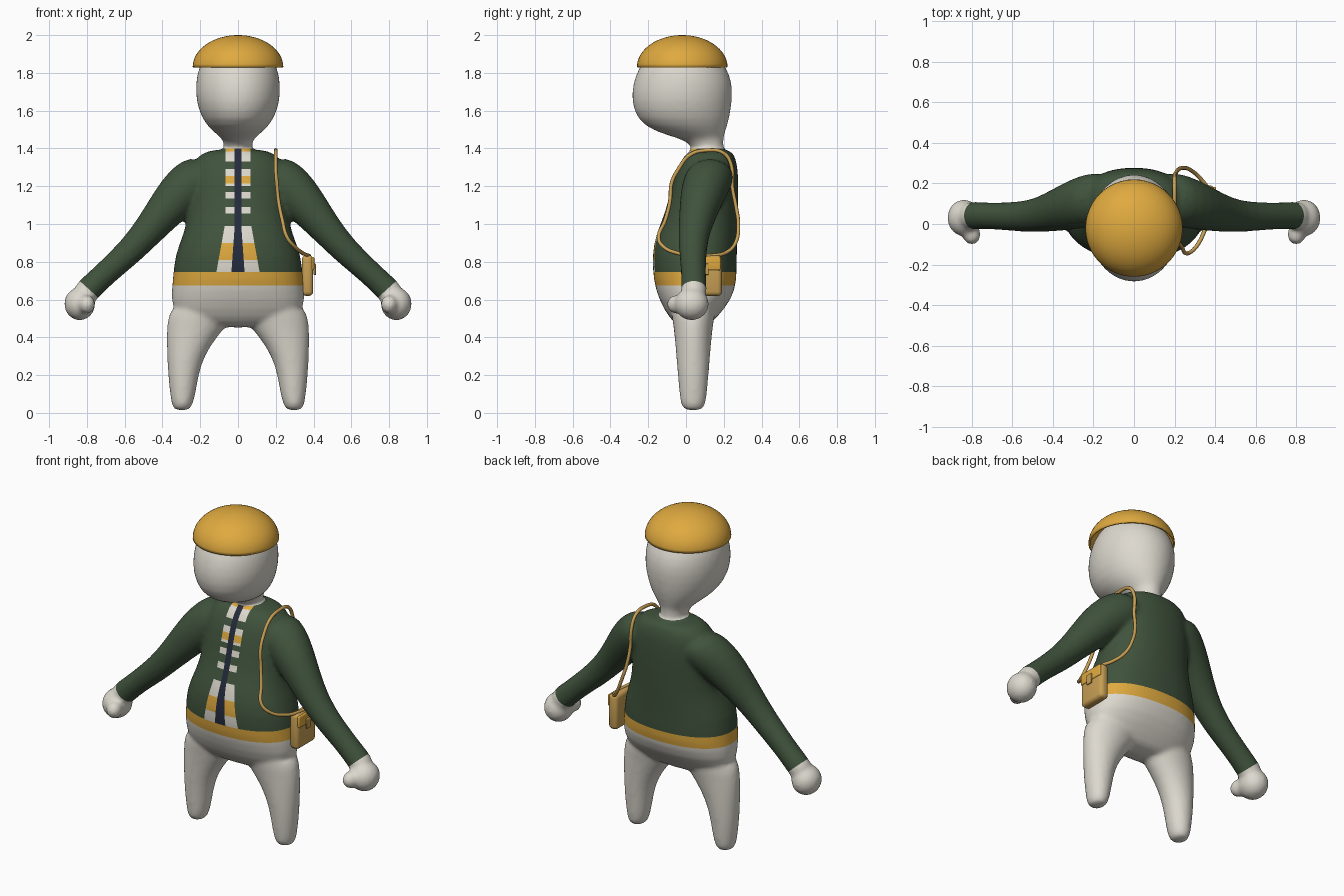
import bpy, bmesh
from math import cos, sin, pi, copysign
from mathutils import Vector, Matrix

if "Cube" in bpy.data.objects:
    bpy.data.objects.remove(bpy.data.objects["Cube"])


def material(name, colour):
    m = bpy.data.materials.new(name)
    m.use_nodes = True
    m.diffuse_color = (*colour, 1)
    m.node_tree.nodes["Principled BSDF"].inputs["Base Color"].default_value = (*colour, 1)
    return m


pale = material("pale_cloth", (0.72, 0.69, 0.62))
green = material("dark_green", (0.05, 0.085, 0.045))
yellow = material("mustard_yellow", (0.74, 0.40, 0.05))
navy = material("navy", (0.018, 0.024, 0.045))
tan = material("tan_leather", (0.58, 0.35, 0.09))
PALE, GREEN, YELLOW, NAVY = range(4)


def add_object(name, data, *mats):
    ob = bpy.data.objects.new(name, data)
    bpy.context.collection.objects.link(ob)
    for m in mats:
        data.materials.append(m)
    return ob


def freeze(ob):
    """Replace an object by its evaluated mesh, smooth shaded."""
    deps = bpy.context.evaluated_depsgraph_get()
    me = bpy.data.meshes.new_from_object(ob.evaluated_get(deps))
    name, mats = ob.name, list(ob.data.materials)
    bpy.data.objects.remove(ob)
    me.materials.clear()
    new = add_object(name, me, *mats)
    me.polygons.foreach_set("use_smooth", [True] * len(me.polygons))
    return new


def loft(bm, sections, u=Vector((1, 0, 0)), power=2.0, n=24):
    """Skin rings given as (centre, radius along u, radius along y)."""
    rings = []
    for c, ru, rv in sections:
        ring = []
        for i in range(n):
            a = 2 * pi * i / n
            p = copysign(abs(cos(a)) ** (2 / power), cos(a))
            q = copysign(abs(sin(a)) ** (2 / power), sin(a))
            ring.append(bm.verts.new(Vector(c) + u * ru * p + Vector((0, rv * q, 0))))
        rings.append(ring)
    for a, b in zip(rings, rings[1:]):
        for i in range(n):
            j = (i + 1) % n
            bm.faces.new((a[i], a[j], b[j], b[i]))
    bm.faces.new(rings[0][::-1])
    bm.faces.new(rings[-1])


def upright(rows):
    """Rows of (z, half width, front y, back y) as loft sections."""
    return [((0, (f + b) / 2, z), w, (b - f) / 2) for z, w, f, b in rows]


# Body: torso, head, legs, arms and hands fused into one skin
bm = bmesh.new()
loft(bm, upright([
    (0.45, 0.20, -0.03, 0.11), (0.50, 0.33, -0.09, 0.16), (0.60, 0.36, -0.145, 0.245),
    (0.70, 0.348, -0.175, 0.272), (0.84, 0.338, -0.182, 0.27), (0.95, 0.287, -0.16, 0.275),
    (1.06, 0.264, -0.11, 0.278), (1.20, 0.262, -0.078, 0.28), (1.31, 0.255, -0.045, 0.275),
    (1.375, 0.20, 0.0, 0.255), (1.397, 0.12, 0.03, 0.22)]), power=2.25)
loft(bm, upright([
    (1.30, 0.07, 0.04, 0.20), (1.42, 0.072, 0.04, 0.20), (1.455, 0.085, -0.04, 0.198),
    (1.49, 0.135, -0.17, 0.21), (1.55, 0.19, -0.26, 0.23), (1.65, 0.225, -0.293, 0.247),
    (1.75, 0.226, -0.283, 0.248), (1.83, 0.21, -0.25, 0.215), (1.90, 0.17, -0.20, 0.16),
    (1.94, 0.09, -0.11, 0.07)]))
for s in (1, -1):
    legs = [(0.012, 0.297, 0.04, 0.045), (0.04, 0.296, 0.055, 0.065), (0.10, 0.292, 0.068, 0.073),
            (0.20, 0.290, 0.081, 0.082), (0.30, 0.277, 0.098, 0.09), (0.40, 0.247, 0.133, 0.098),
            (0.50, 0.200, 0.175, 0.11), (0.58, 0.180, 0.170, 0.13)]
    loft(bm, [((s * x, 0.038, z), rx, ry) for z, x, rx, ry in legs])
    arms = [(0.13, 0.13, 1.28, 0.11), (0.20, 0.125, 1.25, 0.135), (0.30, 0.095, 1.17, 0.124),
            (0.38, 0.07, 1.08, 0.106), (0.47, 0.045, 0.97, 0.085), (0.56, 0.035, 0.865, 0.074),
            (0.70, 0.04, 0.74, 0.065), (0.79, 0.042, 0.655, 0.068), (0.83, 0.04, 0.61, 0.07)]
    loft(bm, [((s * x, y, z), r, r) for x, y, z, r in arms], u=Vector((s * 0.72, 0, 0.69)))
    for centre, size in (((s * 0.838, 0.03, 0.577), (0.083, 0.092, 0.087)),
                         ((s * 0.80, -0.052, 0.575), (0.045, 0.05, 0.05))):
        bmesh.ops.create_uvsphere(bm, u_segments=24, v_segments=16, radius=1, matrix=Matrix.
                                  LocRotScale(Vector(centre), None, Vector(size)))
bmesh.ops.recalc_face_normals(bm, faces=bm.faces[:])
me = bpy.data.meshes.new("body")
bm.to_mesh(me)
bm.free()
body = add_object("body", me, pale, green, yellow, navy)
body.modifiers.new("round", "SUBSURF").levels = 1
remesh = body.modifiers.new("fuse", "REMESH")
remesh.mode, remesh.voxel_size = "VOXEL", 0.012
soften = body.modifiers.new("soften", "SMOOTH")
soften.factor, soften.iterations = 0.5, 8
body = freeze(body)

# Clothing colours: cut the skin along each edge, then colour by region
HEM_LOW, HEM_TOP, COLLAR = 0.675, 0.745, 1.4
STRIPES = [(0.81, PALE), (0.90, YELLOW), (0.99, PALE), (1.055, GREEN), (1.09, PALE),
           (1.135, GREEN), (1.17, PALE), (1.20, GREEN), (1.215, PALE), (1.255, YELLOW),
           (1.29, PALE), (1.33, GREEN), (1.385, PALE), (COLLAR, YELLOW)]
PANELS = [(0.065, 1.02, 0.18), (0.018, 0.98, 0.072)]  # half width, flare start, flare slope
CUFF, CUFF_DIR = Vector((0.792, 0.04, 0.657)), Vector((0.67, 0, -0.74))


def panel_width(panel, z):
    w, start, slope = panel
    return w + max(0, start - z) * slope


def cut(bm, co, no, region):
    verts = {v for v in bm.verts if region(v.co)}
    faces = [f for f in bm.faces if all(v in verts for v in f.verts)]
    edges = {e for f in faces for e in f.edges}
    vs = {v for f in faces for v in f.verts}
    bmesh.ops.bisect_plane(bm, geom=list(vs) + list(edges) + faces, dist=1e-5,
                           plane_co=co, plane_no=no)


def chest(p):
    return abs(p.x) < 0.2 and p.y < 0.12 and 0.7 < p.z < 1.43


bm = bmesh.new()
bm.from_mesh(body.data)
for z in (HEM_LOW, HEM_TOP, COLLAR):
    cut(bm, (0, 0, z), (0, 0, 1), lambda p: abs(p.x) < 0.45)
for z, _ in STRIPES[:-1]:
    cut(bm, (0, 0, z), (0, 0, 1), chest)
for s in (1, -1):
    cut(bm, (s * CUFF.x, CUFF.y, CUFF.z), (s * CUFF_DIR.x, 0, CUFF_DIR.z),
        lambda p: p.x * s > 0.5)
    for w, start, slope in PANELS:
        cut(bm, (s * w, 0, start), (1, 0, 0), lambda p: chest(p) and p.z > start - 0.03)
        cut(bm, (s * w, 0, start), (s, 0, slope), lambda p: chest(p) and p.z < start + 0.03)


def region_colour(p):
    x = abs(p.x)
    if x > 0.45:
        return PALE if (Vector((x, p.y, p.z)) - CUFF).dot(CUFF_DIR) > 0 else GREEN
    if p.z > COLLAR or p.z < HEM_LOW:
        return PALE
    if p.z < HEM_TOP:
        return YELLOW
    if p.y > 0.1 or x > panel_width(PANELS[0], p.z):
        return GREEN
    if x < panel_width(PANELS[1], p.z):
        return NAVY
    return next(c for top, c in STRIPES if p.z <= top)


for f in bm.faces:
    f.material_index = region_colour(f.calc_center_median())
    f.smooth = True
bm.to_mesh(body.data)
bm.free()

# Cap: open half dome with a thin wall
bm = bmesh.new()
bmesh.ops.create_uvsphere(bm, u_segments=48, v_segments=32, radius=1)
bmesh.ops.delete(bm, geom=[v for v in bm.verts if v.co.z < -0.01], context="VERTS")
bmesh.ops.transform(bm, verts=bm.verts, matrix=Matrix.LocRotScale(
    Vector((0, -0.02, 1.83)), None, Vector((0.24, 0.24, 0.17))))
me = bpy.data.meshes.new("cap")
bm.to_mesh(me)
bm.free()
cap = add_object("cap", me, yellow)
wall = cap.modifiers.new("wall", "SOLIDIFY")
wall.thickness, wall.offset = 0.01, -1
cap = freeze(cap)

# Shoulder strap: closed loop over the left shoulder to the bag
path = [(0.20, 0.11, 1.39), (0.20, 0.20, 1.375), (0.20, 0.24, 1.31), (0.205, 0.245, 1.20),
        (0.215, 0.265, 1.09), (0.24, 0.277, 1.0), (0.285, 0.262, 0.90), (0.335, 0.215, 0.85),
        (0.37, 0.16, 0.835), (0.37, 0.04, 0.835), (0.345, -0.04, 0.845), (0.30, -0.12, 0.88),
        (0.26, -0.145, 0.93), (0.235, -0.11, 1.02), (0.215, -0.085, 1.12), (0.205, -0.075, 1.22),
        (0.20, -0.04, 1.29), (0.20, 0.02, 1.365)]
cu = bpy.data.curves.new("bag_strap", "CURVE")
cu.dimensions, cu.bevel_depth, cu.bevel_resolution, cu.resolution_u = "3D", 0.01, 2, 6
spline = cu.splines.new("BEZIER")
spline.bezier_points.add(len(path) - 1)
spline.use_cyclic_u = True
for point, co in zip(spline.bezier_points, path):
    point.co = co
    point.handle_left_type = point.handle_right_type = "AUTO"
freeze(add_object("bag_strap", cu, tan))


# Bag: rounded pouch with a flap and a clasp
def rounded_box(name, centre, size, bevel, mat):
    bm = bmesh.new()
    bmesh.ops.create_cube(bm, size=1, matrix=Matrix.LocRotScale(
        Vector(centre), None, Vector(size)))
    bmesh.ops.bevel(bm, geom=bm.edges[:], offset=bevel, segments=3, profile=0.5,
                    affect="EDGES")
    me = bpy.data.meshes.new(name)
    bm.to_mesh(me)
    bm.free()
    ob = add_object(name, me, mat)
    bpy.context.view_layer.objects.active = ob
    ob.select_set(True)
    bpy.ops.object.shade_smooth_by_angle()
    ob.select_set(False)


rounded_box("bag", (0.368, 0.10, 0.727), (0.06, 0.18, 0.215), 0.022, tan)
rounded_box("bag_flap", (0.395, 0.10, 0.79), (0.018, 0.165, 0.07), 0.007, yellow)
rounded_box("bag_clasp", (0.407, 0.10, 0.76), (0.012, 0.04, 0.06), 0.004, tan)
